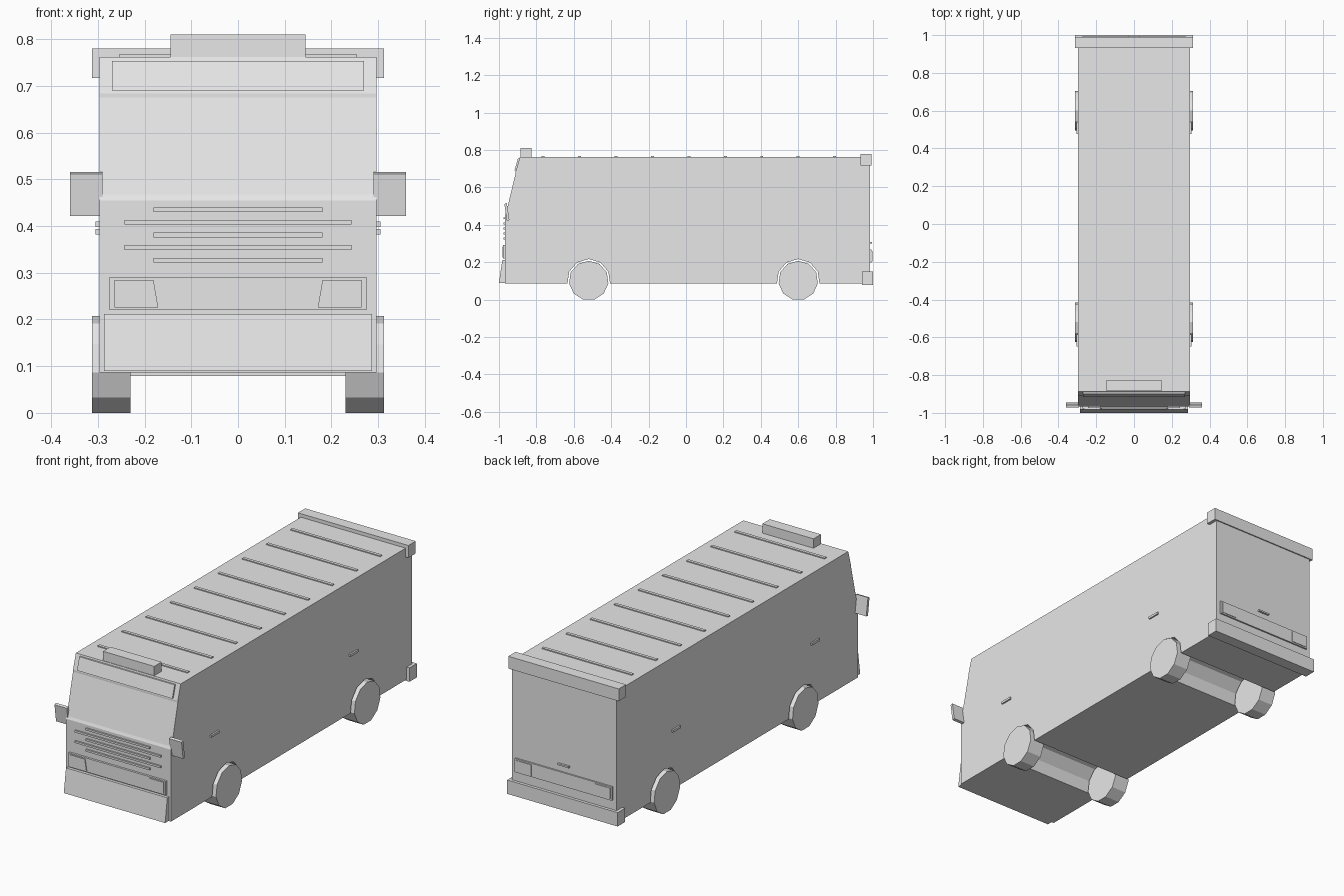
import bpy, bmesh, math
from mathutils import Matrix

cube = bpy.data.objects.get("Cube")
if cube:
    bpy.data.objects.remove(cube, do_unlink=True)

grey = bpy.data.materials.new("plain grey")
grey.use_nodes = True
GREY = (0.8, 0.8, 0.8, 1)
grey.diffuse_color = GREY
grey.node_tree.nodes["Principled BSDF"].inputs["Base Color"].default_value = GREY


def finish(name, bm):
    bmesh.ops.recalc_face_normals(bm, faces=bm.faces)
    mesh = bpy.data.meshes.new(name)
    bm.to_mesh(mesh)
    bm.free()
    mesh.materials.append(grey)
    ob = bpy.data.objects.new(name, mesh)
    bpy.context.collection.objects.link(ob)
    return ob


def box(name, x, y, z):
    """Box from three (low, high) ranges."""
    bm = bmesh.new()
    bmesh.ops.create_cube(bm, size=1)
    for v in bm.verts:
        v.co = [r[0] if c < 0 else r[1] for c, r in zip(v.co, (x, y, z))]
    return finish(name, bm)


def prism(name, points, low, high, axis="x"):
    """Extrude a (y, z) outline along x, or an (x, z) outline along y."""
    bm = bmesh.new()
    place = (lambda a, b, d: (d, a, b)) if axis == "x" else (lambda a, b, d: (a, d, b))
    face = bm.faces.new([bm.verts.new(place(a, b, low)) for a, b in points])
    new = bmesh.ops.extrude_face_region(bm, geom=[face])["geom"]
    step = place(0, 0, high - low)
    bmesh.ops.translate(bm, vec=step, verts=[g for g in new if isinstance(g, bmesh.types.BMVert)])
    return finish(name, bm)


def disc(name, x, y, z, radius, sides=11):
    """Low-poly cylinder along x with a corner at the top."""
    ring = [(y + radius * math.sin(math.tau * i / sides),
             z + radius * math.cos(math.tau * i / sides)) for i in range(sides)]
    return prism(name, ring, x[0], x[1])


HALF = 0.297
ROOF = 0.762
FRONT = -0.967
BACK = 0.985
SIDES = (("left", 1), ("right", -1))

# Body shell with sloping windscreen
body = prism("body", [(FRONT, 0.087), (FRONT, 0.455), (-0.961, 0.468), (-0.911, 0.675),
                      (-0.911, 0.684), (-0.888, ROOF), (BACK, ROOF), (BACK, 0.087)], -HALF, HALF)

# Axles: arch tunnels cut through the body, then wheels
for axle, y in (("front", -0.52), ("rear", 0.6)):
    cutter = disc(axle + "_arch_cutter", (-0.4, 0.4), y, 0.102, 0.115)
    cutter.hide_render = True
    cutter.hide_set(True)
    cut = body.modifiers.new(axle + " arch", "BOOLEAN")
    cut.operation = "DIFFERENCE"
    cut.solver = "EXACT"
    cut.object = cutter
    for side, s in SIDES:
        disc(f"{axle}_{side}_wheel", sorted((s * 0.23, s * 0.313)), y, 0.102, 0.106)

# Bake the arches and drop the cutters
bpy.context.view_layer.update()
baked = bpy.data.meshes.new_from_object(body.evaluated_get(bpy.context.evaluated_depsgraph_get()))
body.modifiers.clear()
body.data = baked
for axle in ("front", "rear"):
    bpy.data.objects.remove(bpy.data.objects[axle + "_arch_cutter"], do_unlink=True)

# Roof ribs, roof box and rear cap
for i in range(9):
    y = -0.765 + i * 0.195
    box(f"roof_rib_{i + 1}", (-0.255, 0.255), (y - 0.008, y + 0.008), (ROOF - 0.005, ROOF + 0.005))
box("roof_box", (-0.145, 0.145), (-0.885, -0.825), (ROOF - 0.005, 0.81))
box("rear_cap", (-0.313, 0.313), (0.932, 0.991), (0.717, 0.78))

# Destination board above the windscreen
prism("destination_board", [(-0.917, 0.69), (-0.899, 0.754), (-0.88, 0.754), (-0.89, 0.69)], -0.27, 0.27)

# Bumpers
prism("front_bumper", [(-1, 0.09), (-0.982, 0.212), (-0.96, 0.212), (-0.96, 0.09)], -0.287, 0.287)
box("rear_bumper", (-0.313, 0.313), (0.94, 1), (0.079, 0.15))

# Grille bars, alternating short and long
for i in range(5):
    w = 0.243 if i % 2 else 0.181
    z = 0.327 + i * 0.027
    box(f"grille_bar_{i + 1}", (-w, w), (FRONT - 0.008, FRONT + 0.005), (z - 0.005, z + 0.005))

# Lamp panels and tailgate handle
box("headlamp_panel", (-0.275, 0.275), (-0.978, -0.96), (0.22, 0.291))
box("tail_lamp_panel", (-0.275, 0.275), (0.98, 0.993), (0.198, 0.268))
box("tailgate_handle", (-0.032, 0.032), (0.98, 0.995), (0.3, 0.308))

for side, s in SIDES:
    # Lamps
    prism(side + "_headlamp", [(s * 0.265, 0.226), (s * 0.171, 0.226), (s * 0.181, 0.285), (s * 0.265, 0.285)],
          -0.982, -0.97, "y")
    box(side + "_tail_lamp", sorted((s * 0.18, s * 0.267)), (0.985, 0.996), (0.205, 0.261))
    # Mirrors, leaning with the windscreen
    prism(side + "_mirror", [(-0.958, 0.422), (-0.971, 0.512), (-0.958, 0.516), (-0.944, 0.425)],
          s * 0.29, s * 0.36)
    # Side handles
    for place, y, z in (("front", -0.617, 0.404), ("rear", 0.508, 0.388)):
        box(f"{place}_{side}_handle", sorted((s * 0.29, s * 0.305)), (y - 0.032, y + 0.032), (z - 0.006, z + 0.006))
